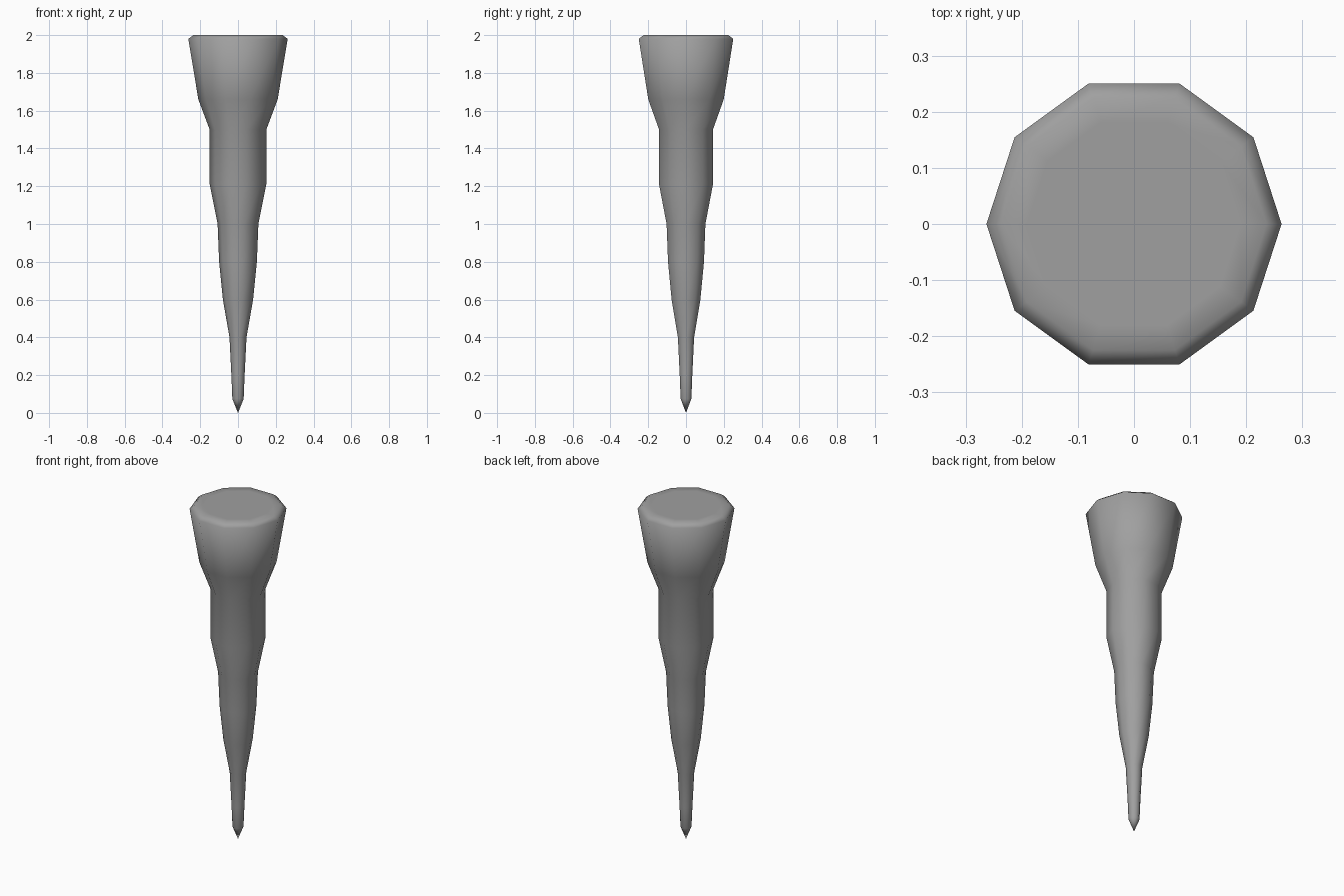
import bpy, bmesh, math

cube = bpy.data.objects.get("Cube")
if cube:
    bpy.data.objects.remove(cube, do_unlink=True)

SIDES = 10
# Radius and height of each ring, from the tip up to the cap
PROFILE = [(0.03, 0.075), (0.035, 0.2), (0.045, 0.4), (0.08, 0.6), (0.1, 0.8),
           (0.108, 1.0), (0.15, 1.21), (0.15, 1.5), (0.21, 1.66),
           (0.263, 1.98), (0.236, 2.0), (0.19, 2.0)]

grey = bpy.data.materials.new("grey stone")
grey.use_nodes = True
colour = (0.35, 0.35, 0.35, 1)
grey.diffuse_color = colour
grey.node_tree.nodes["Principled BSDF"].inputs["Base Color"].default_value = colour

# Spike: stacked rings with a pointed tip and a flat cap
bm = bmesh.new()
rings = [[bm.verts.new((r * math.cos(math.tau * i / SIDES),
                        r * math.sin(math.tau * i / SIDES), z))
          for i in range(SIDES)] for r, z in PROFILE]
tip = bm.verts.new((0, 0, 0))
for i in range(SIDES):
    j = (i + 1) % SIDES
    bm.faces.new((tip, rings[0][j], rings[0][i]))
    for low, high in zip(rings, rings[1:]):
        bm.faces.new((low[i], low[j], high[j], high[i]))
bm.faces.new(rings[-1])
bmesh.ops.recalc_face_normals(bm, faces=bm.faces)
for face in bm.faces:
    face.smooth = True

mesh = bpy.data.meshes.new("spike")
bm.to_mesh(mesh)
bm.free()
mesh.materials.append(grey)
spike = bpy.data.objects.new("spike", mesh)
bpy.context.collection.objects.link(spike)
